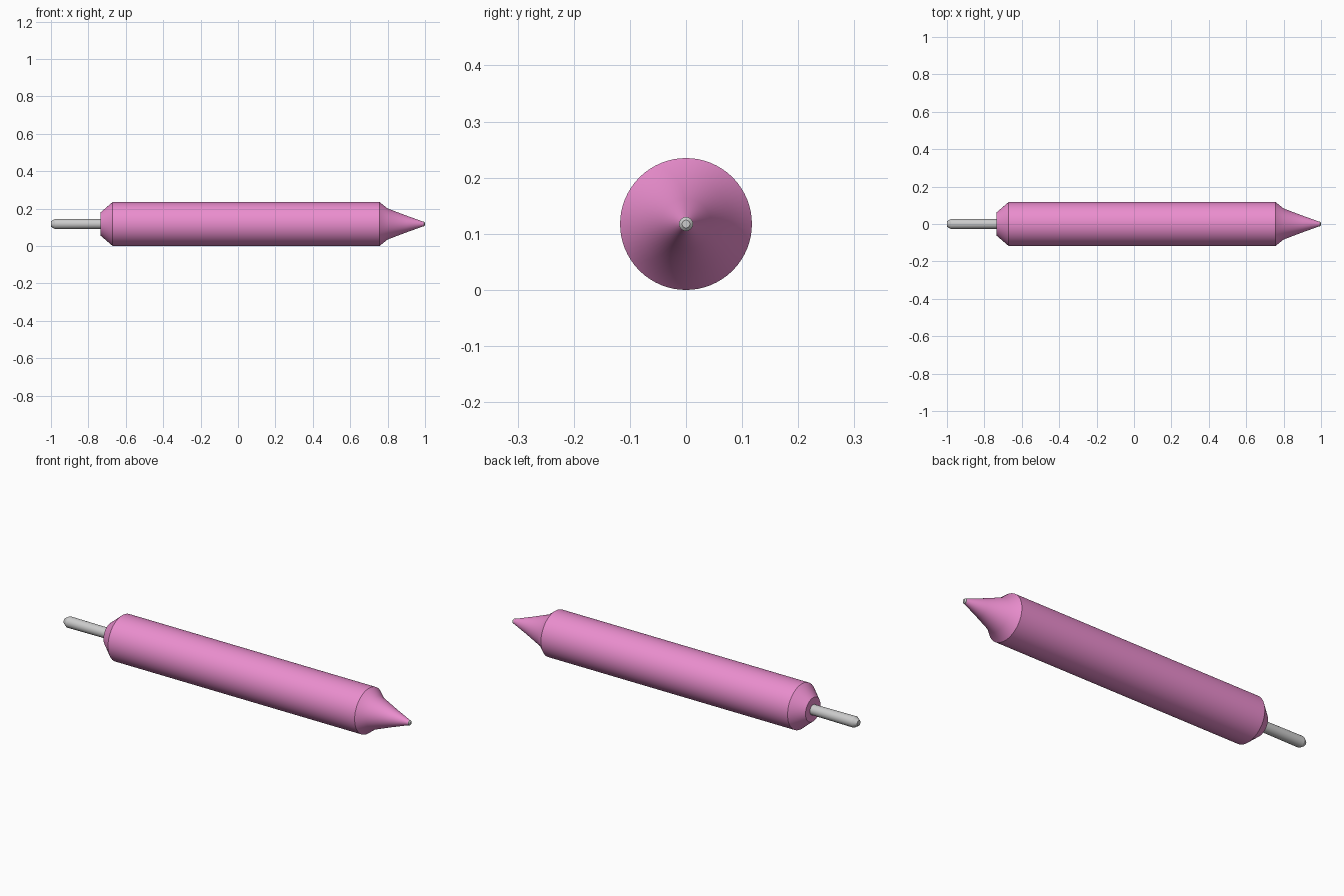
import bpy, math

if "Cube" in bpy.data.objects:
    bpy.data.objects.remove(bpy.data.objects["Cube"])

R = 0.1175   # barrel radius, also the axis height


def material(name, rgb):
    m = bpy.data.materials.new(name)
    m.diffuse_color = (*rgb, 1)
    m.use_nodes = True
    m.node_tree.nodes["Principled BSDF"].inputs["Base Color"].default_value = m.diffuse_color
    return m


def lathe(name, profile, sides, mat=None):
    """Revolve (x, radius) points around the long axis; ends are capped."""
    verts, faces = [], []
    for x, r in profile:
        for i in range(sides):
            a = 2 * math.pi * i / sides
            verts.append((x, r * math.cos(a), R + r * math.sin(a)))
    for k in range(len(profile) - 1):
        for i in range(sides):
            j = (i + 1) % sides
            faces.append((k * sides + i, (k + 1) * sides + i,
                          (k + 1) * sides + j, k * sides + j))
    last = (len(profile) - 1) * sides
    faces.append(tuple(range(sides)))
    faces.append(tuple(last + i for i in reversed(range(sides))))
    mesh = bpy.data.meshes.new(name)
    mesh.from_pydata(verts, [], faces)
    ob = bpy.data.objects.new(name, mesh)
    bpy.context.collection.objects.link(ob)
    if mat:
        mesh.materials.append(mat)
    bpy.ops.object.select_all(action='DESELECT')
    ob.select_set(True)
    bpy.context.view_layer.objects.active = ob
    bpy.ops.object.shade_smooth_by_angle(angle=math.radians(30))
    return ob


pink = material("pink_plastic", (0.83, 0.27, 0.62))

# Barrel with bevelled back end and tapered nose
lathe("barrel", [(-0.735, 0.062), (-0.67, R), (0.757, R), (0.80, 0.083),
                 (0.90, 0.045), (0.992, 0.012)], 64, pink)

# Writing tip
lathe("writing_tip", [(0.95, 0.008), (0.985, 0.0125), (0.995, 0.0125), (1.0, 0.007)], 24)

# Push button
lathe("push_button", [(-1.0, 0.014), (-0.978, 0.028), (-0.70, 0.026)], 32)
